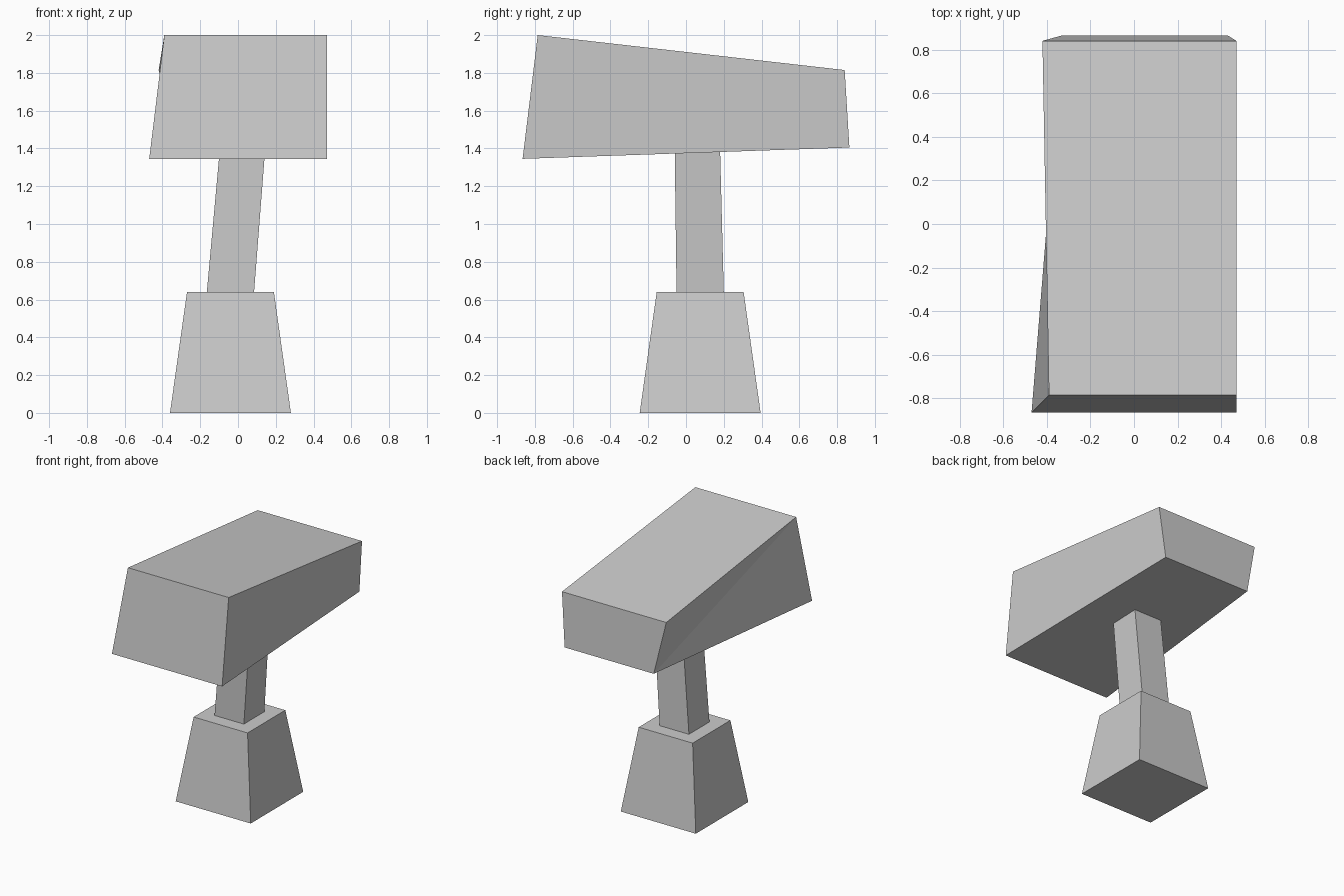
import bpy

default_cube = bpy.data.objects.get("Cube")
if default_cube:
    bpy.data.objects.remove(default_cube, do_unlink=True)

grey = bpy.data.materials.new("light_grey")
grey.use_nodes = True
colour = (0.6, 0.6, 0.6, 1)
grey.diffuse_color = colour
grey.node_tree.nodes["Principled BSDF"].inputs["Base Color"].default_value = colour


def rect(x0, x1, y0, y1, z):
    """Level rectangle, counter-clockwise from above, starting front right."""
    return [(x0, y0, z), (x1, y0, z), (x1, y1, z), (x0, y1, z)]


def block(name, bottom, top, split_right=False):
    """Six-sided solid between two rings of four corners."""
    faces = [(3, 2, 1, 0), (4, 5, 6, 7)]
    sides = 3 if split_right else 4
    for i in range(sides):
        j = (i + 1) % 4
        faces.append((i, j, j + 4, i + 4))
    if split_right:
        # the twisted right side folds from front top to back bottom
        faces += [(3, 0, 4), (3, 4, 7)]
    mesh = bpy.data.meshes.new(name)
    mesh.from_pydata(bottom + top, [], faces)
    mesh.materials.append(grey)
    mesh.update()
    obj = bpy.data.objects.new(name, mesh)
    bpy.context.collection.objects.link(obj)
    return obj


# Tapered foot
block("base",
      rect(-0.36, 0.28, -0.245, 0.395, 0),
      rect(-0.27, 0.19, -0.155, 0.305, 0.64))

# Leaning post, its top end buried in the head
block("post",
      rect(-0.165, 0.085, -0.05, 0.20, 0.64),
      rect(-0.095, 0.145, -0.06, 0.18, 1.41))

# Long head, tapering towards the back
block("head",
      [(-0.47, -0.865, 1.345), (0.47, -0.865, 1.345),
       (0.43, 0.865, 1.405), (-0.33, 0.865, 1.405)],
      [(-0.39, -0.785, 2.0), (0.47, -0.785, 2.0),
       (0.47, 0.84, 1.815), (-0.42, 0.84, 1.815)],
      split_right=True)
